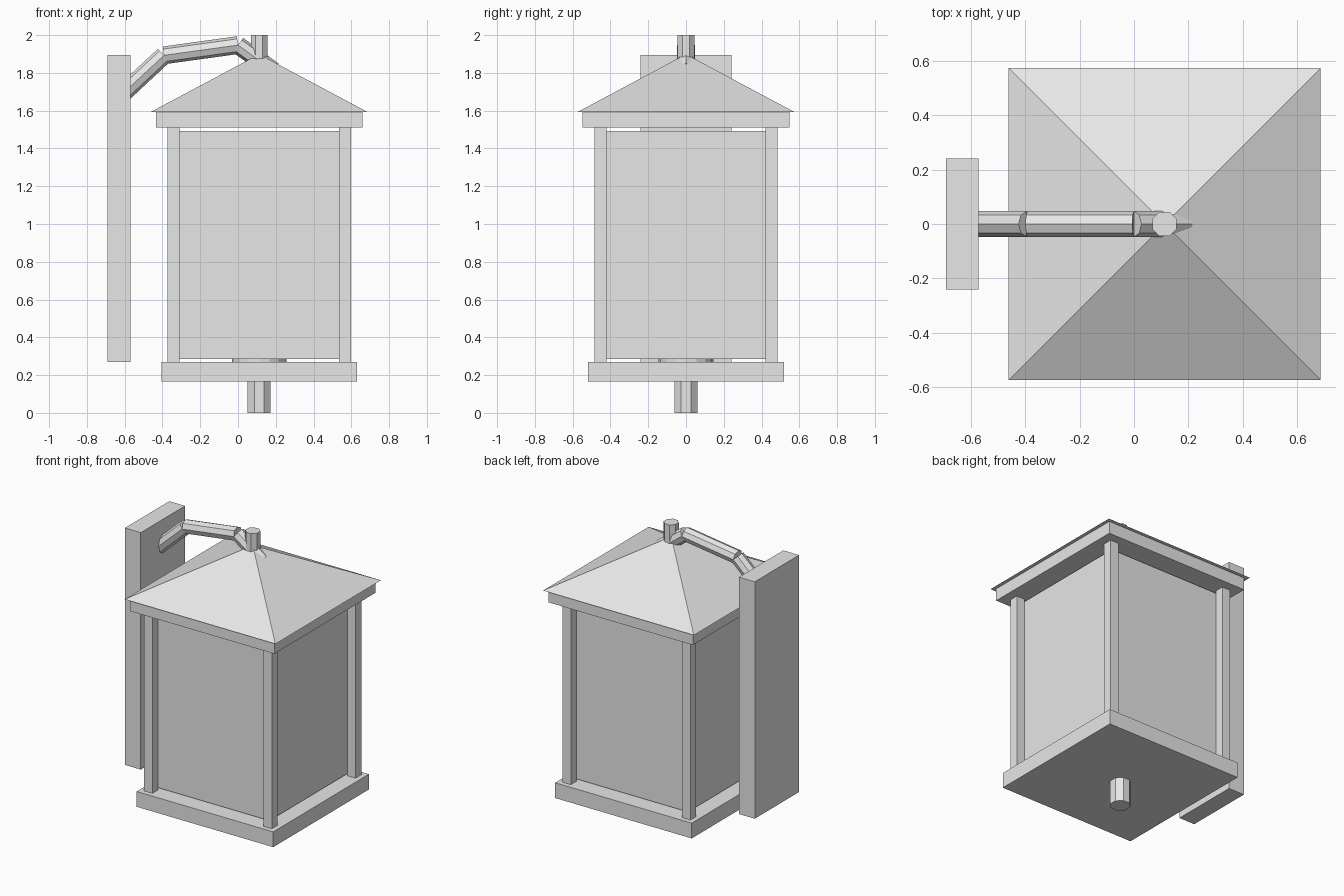
import bpy, math
from mathutils import Vector

if "Cube" in bpy.data.objects:
    bpy.data.objects.remove(bpy.data.objects["Cube"])

grey = bpy.data.materials.new("light_grey")
grey.diffuse_color = (0.8, 0.8, 0.8, 1)
grey.use_nodes = True
grey.node_tree.nodes["Principled BSDF"].inputs["Base Color"].default_value = grey.diffuse_color
CX = 0.112  # lantern axis


def finish(name):
    ob = bpy.context.object
    ob.name = name
    ob.data.materials.append(grey)
    return ob


def box(name, x0, x1, y0, y1, z0, z1):
    bpy.ops.mesh.primitive_cube_add(size=1, location=((x0 + x1) / 2, (y0 + y1) / 2, (z0 + z1) / 2))
    bpy.context.object.scale = (x1 - x0, y1 - y0, z1 - z0)
    return finish(name)


def square(name, half, z0, z1):
    return box(name, CX - half, CX + half, -half, half, z0, z1)


def rod(name, a, b, r, turn=0.0, sides=8):
    a, b = Vector(a), Vector(b)
    d = b - a
    bpy.ops.mesh.primitive_cylinder_add(vertices=sides, radius=r, depth=d.length, location=(a + b) / 2)
    ob = bpy.context.object
    # tilt within the xz plane only, so facets stay aligned
    ob.rotation_euler = (0, math.atan2(d.x, d.z), 0) if abs(d.x) > 1e-6 else (0, 0, turn)
    return finish(name)


# wall plate
box("wall_plate", -0.69, -0.57, -0.24, 0.24, 0.27, 1.895)

# lantern body
square("base_tray", 0.518, 0.165, 0.27)
square("glass_body", 0.423, 0.285, 1.493)
square("top_frame", 0.547, 1.51, 1.594)

# corner posts
for sx, nx in ((-1, "left"), (1, "right")):
    for sy, ny in ((-1, "front"), (1, "back")):
        x, y = CX + sx * 0.4535, sy * 0.4535
        h = 0.0315
        box(f"{ny}_{nx}_post", x - h, x + h, y - h, y + h, 0.265, 1.515)

# candle holder, seen only in the gap under the glass
rod("candle_holder", (CX, 0, 0.26), (CX, 0, 0.6), 0.145, 0, 16)

# pyramid roof
bpy.ops.mesh.primitive_cone_add(vertices=4, radius1=0.572 * math.sqrt(2), depth=0.305,
                                location=(CX, 0, 1.594 + 0.1525), rotation=(0, 0, math.pi / 4))
finish("roof")

# finials
rod("bottom_finial", (CX, 0, 0), (CX, 0, 0.17), 0.066, math.pi / 8)
rod("top_finial", (CX, 0, 1.84), (CX, 0, 2.0), 0.048, math.pi / 8)

# bent arm from plate to roof
path = [(-0.61, 0, 1.69), (-0.392, 0, 1.893), (0.0, 0, 1.947), (0.187, 0, 1.812)]
for i in range(3):
    rod(f"arm_segment_{i + 1}", path[i], path[i + 1], 0.047)
